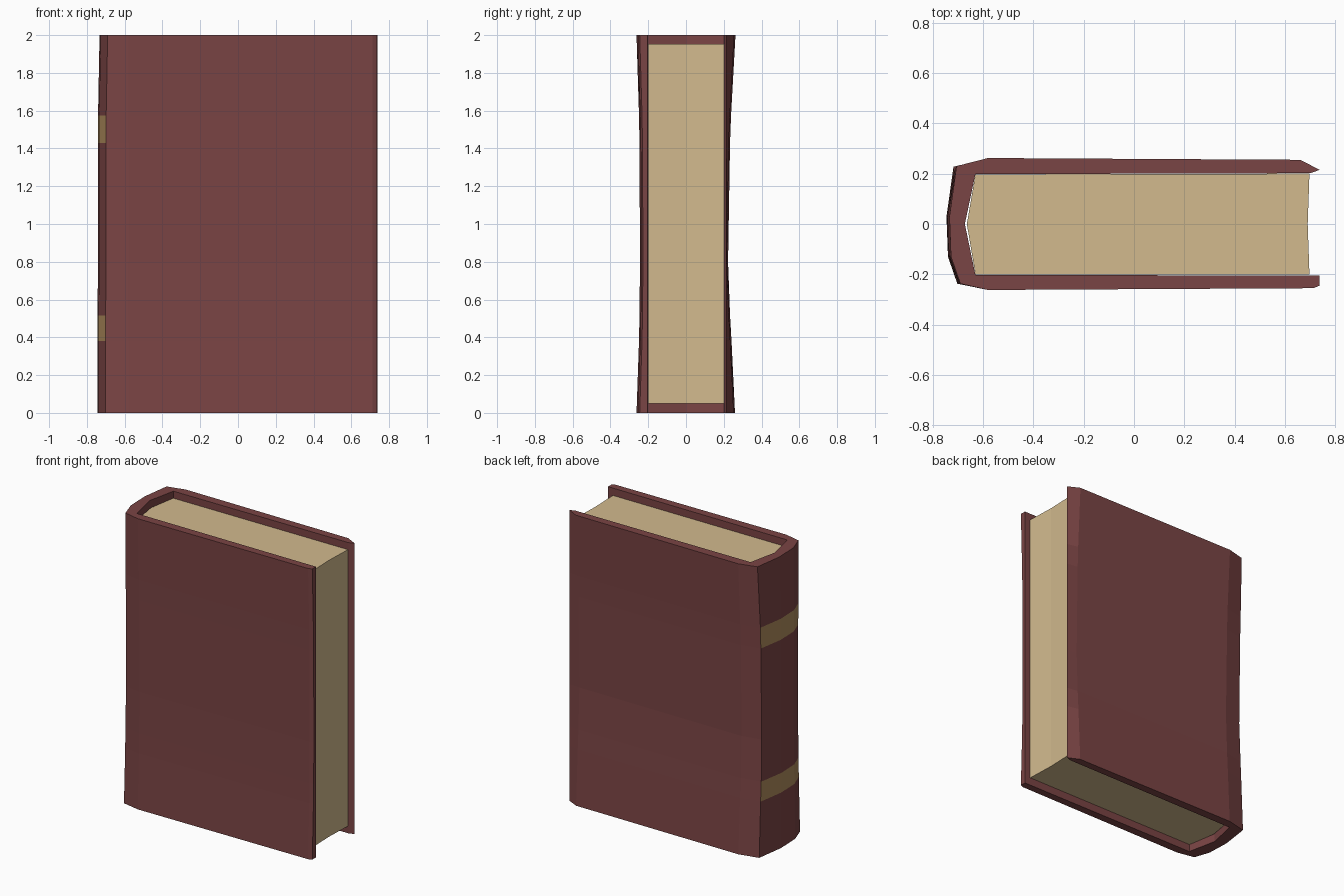
import bpy, bmesh

if "Cube" in bpy.data.objects:
    bpy.data.objects.remove(bpy.data.objects["Cube"])


def material(name, rgb):
    m = bpy.data.materials.new(name)
    m.diffuse_color = (*rgb, 1)
    m.use_nodes = True
    m.node_tree.nodes["Principled BSDF"].inputs["Base Color"].default_value = m.diffuse_color
    return m


leather = material("dark red leather", (0.195, 0.058, 0.058))
gold = material("dull gold", (0.43, 0.262, 0.107))
paper = material("cream paper", (0.645, 0.491, 0.27))


def loft(name, rings, mats, rule=None):
    """Join closed rings of equal length and cap both ends."""
    bm = bmesh.new()
    rows = [[bm.verts.new(p) for p in ring] for ring in rings]
    n = len(rows[0])
    for k in range(len(rows) - 1):
        a, b = rows[k], rows[k + 1]
        for i in range(n):
            j = (i + 1) % n
            f = bm.faces.new((a[i], a[j], b[j], b[i]))
            if rule:
                f.material_index = rule(k, i)
    bm.faces.new(rows[0][::-1])
    bm.faces.new(rows[-1])
    bmesh.ops.recalc_face_normals(bm, faces=bm.faces)
    me = bpy.data.meshes.new(name)
    bm.to_mesh(me)
    bm.free()
    for m in mats:
        me.materials.append(m)
    ob = bpy.data.objects.new(name, me)
    bpy.context.collection.objects.link(ob)
    return ob


# Cover: U-shaped section, outer side first (front board, spine, back board)
outer = [(0.737, -0.245), (0.712, -0.255), (-0.58, -0.262), (-0.69, -0.237),
         (-0.727, -0.13), (-0.733, 0.03), (-0.705, 0.23), (-0.58, 0.262),
         (0.66, 0.255)]
inner = [(0.738, 0.215), (0.70, 0.202), (-0.63, 0.198), (-0.672, 0.0),
         (-0.63, -0.202), (0.737, -0.205)]

# Height, front board scale, back board scale, spine shift: pinched at the middle
levels = [(0.0, 1.0, 0.99, -0.012), (0.38, 0.95, 0.92, -0.011),
          (0.515, 0.94, 0.89, -0.011), (0.80, 0.93, 0.85, -0.008),
          (1.43, 0.94, 0.89, -0.008), (1.575, 0.95, 0.91, -0.008),
          (2.0, 1.0, 1.0, 0.0)]
rings = []
for z, front, back, shift in levels:
    ring = [(x + (shift if x < -0.65 else 0), y * (front if y < 0 else back), z)
            for x, y in outer]
    rings.append(ring + [(x, y, z) for x, y in inner])

# Gold bands run over the three spine facets
loft("cover", rings, [leather, gold],
     lambda k, i: int(k in (1, 4) and 3 <= i <= 5))

# Page block with a rounded back
block = [(0.697, -0.2), (0.69, 0.0), (0.697, 0.2), (-0.63, 0.197),
         (-0.664, 0.0), (-0.63, -0.2)]
loft("pages", [[(x, y, z) for x, y in block] for z in (0.05, 1.952)], [paper])
